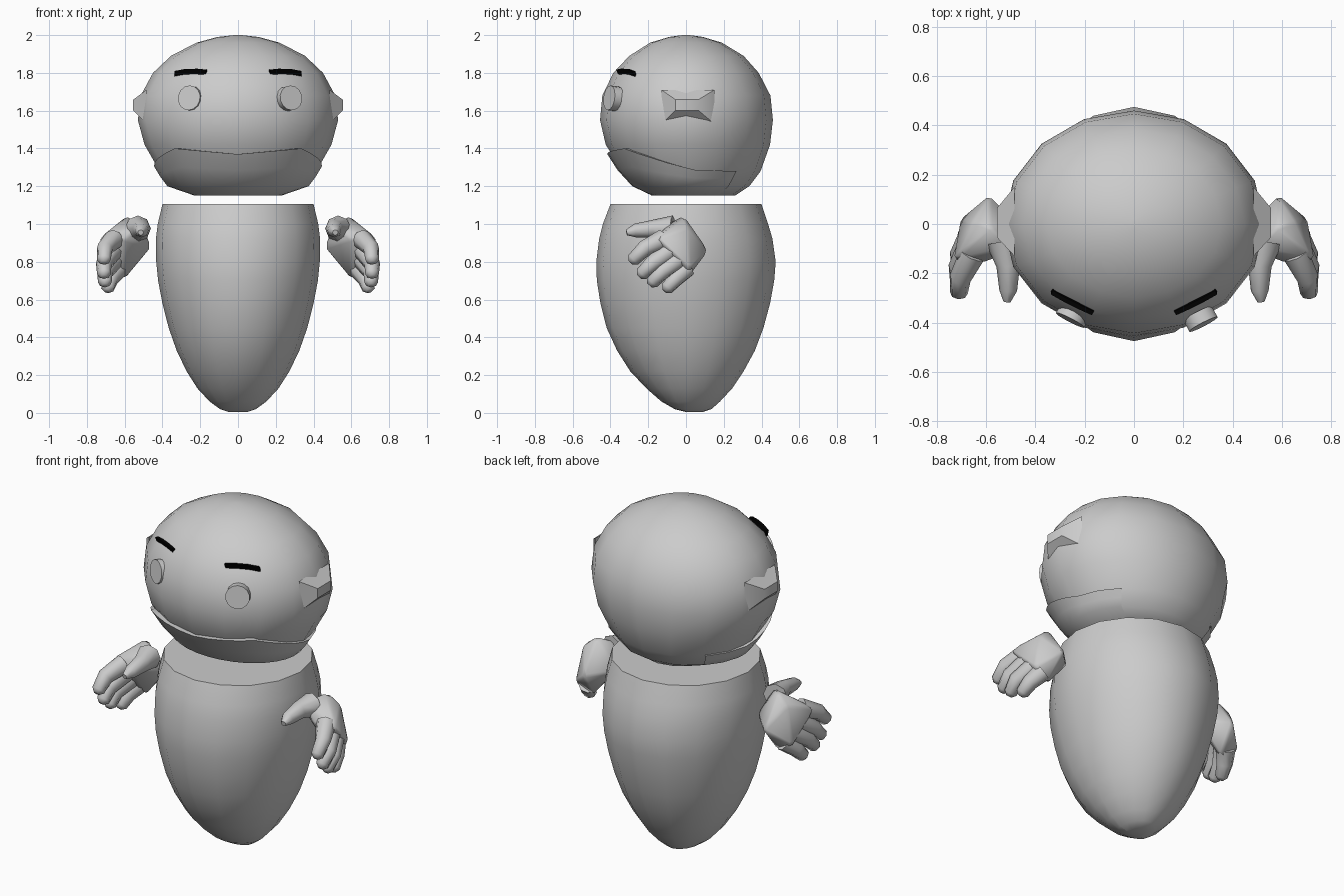
import bpy, bmesh
from math import sin, cos, pi, radians
from mathutils import Vector, Matrix

if "Cube" in bpy.data.objects:
    bpy.data.objects.remove(bpy.data.objects["Cube"])


def finish(bm, name, angle=40, mat=None):
    bmesh.ops.recalc_face_normals(bm, faces=bm.faces)
    for f in bm.faces:
        f.smooth = True
    me = bpy.data.meshes.new(name)
    bm.to_mesh(me)
    bm.free()
    me.set_sharp_from_angle(angle=radians(angle))
    ob = bpy.data.objects.new(name, me)
    bpy.context.collection.objects.link(ob)
    if mat:
        me.materials.append(mat)
    return ob


def skin(bm, rings, closed=True, caps=True):
    vs = [[bm.verts.new(p) for p in r] for r in rings]
    n = len(vs[0])
    for a, b in zip(vs, vs[1:]):
        for i in range(n if closed else n - 1):
            j = (i + 1) % n
            bm.faces.new((a[i], a[j], b[j], b[i]))
    if caps:
        bm.faces.new(vs[0])
        bm.faces.new(vs[-1])


def lerp_table(table, t):
    for a, b in zip(table, table[1:]):
        if t <= b[0]:
            k = max(0, (t - a[0]) / (b[0] - a[0]))
            return [p + (q - p) * k for p, q in zip(a, b)][1:]
    return list(table[-1][1:])


def oval(row, a, off=0):
    # row = z, half width, front depth, back depth; angle 0 faces front
    z, rx, f, b = row
    return Vector(((rx + off) * sin(a), -cos(a) * ((f if cos(a) > 0 else b) + off), z))


def loft(name, rows, n=16):
    bm = bmesh.new()
    skin(bm, [[oval(r, 2 * pi * i / n) for i in range(n)] for r in rows])
    return finish(bm, name)


def tube(bm, pts, radii, n=8):
    pts = [Vector(p) for p in pts]
    rings = []
    for i, (p, r) in enumerate(zip(pts, radii)):
        d = pts[min(i + 1, len(pts) - 1)] - pts[max(i - 1, 0)]
        q = d.to_track_quat('Z', 'Y')
        rings.append([p + q @ Vector((r * cos(2 * pi * k / n), r * sin(2 * pi * k / n), 0)) for k in range(n)])
    skin(bm, rings)


# body: egg with a flat top
loft("body", [(.005, .05, .0, .09), (.02, .095, .06, .135), (.06, .15, .13, .18), (.13, .215, .21, .245),
              (.22, .272, .295, .305), (.33, .325, .365, .365), (.45, .367, .42, .41), (.58, .4, .453, .445),
              (.7, .423, .472, .467), (.8, .433, .475, .475), (.92, .435, .46, .458), (1.0, .425, .44, .435),
              (1.105, .40, .40, .40)])

# head
HEAD = [(1.15, .23, .18, .26), (1.2, .365, .27, .335), (1.28, .415, .335, .395), (1.42, .495, .425, .445),
        (1.55, .53, .455, .46), (1.68, .515, .443, .447), (1.8, .45, .385, .385), (1.89, .355, .30, .305),
        (1.96, .22, .19, .19), (1.99, .11, .09, .09), (2.0, .02, .02, .02)]
loft("head", HEAD)

# jaw: shell hugging the lower head, its lip edge varying around the face
LIP = [(0, 1.37, .024), (.72, 1.40, .024), (.9, 1.375, .022), (1.3, 1.325, .018), (1.7, 1.285, .014), (2.3, 1.28, .006)]
bm = bmesh.new()
cols = []
angles = sorted([s * a for s in (-1, 1) for a in (.2, .4, .58, .72, .9, 1.1, 1.3, 1.5, 1.7, 2.0, 2.3)] + [0])
for a in angles:
    top, off = lerp_table(LIP, abs(a))
    zs = [1.155, 1.2, (1.2 + top) / 2, top]
    col = [oval([z] + lerp_table(HEAD, z), a, o) for z, o in zip(zs, (0, off * .6, off, off))]
    col.append(oval([top] + lerp_table(HEAD, top), a, -.01))
    cols.append(col)
skin(bm, cols, closed=False, caps=False)
finish(bm, "jaw", 35)

black = bpy.data.materials.new("black")
black.diffuse_color = (0, 0, 0, 1)
black.use_nodes = True
black.node_tree.nodes["Principled BSDF"].inputs["Base Color"].default_value = black.diffuse_color

for s, side in ((1, "right"), (-1, "left")):
    # ear: small tapered block
    bm = bmesh.new()
    skin(bm, [[(s * x, yc + hy * u, zc + hz * v) for u, v in ((-1, -1), (1, -1), (1, 1), (-1, 1))]
              for x, yc, hy, zc, hz in ((.485, .01, .14, 1.62, .09), (.555, .005, .06, 1.63, .028))])
    finish(bm, side + "_ear", 40)

    # eye: flat disc
    bm = bmesh.new()
    c = Vector((.27, -.385, 1.665)) if s > 0 else Vector((-.248, -.368, 1.665))
    rot = Vector((s * .45, -.87, .12)).to_track_quat('Z', 'Y').to_matrix().to_4x4()
    bmesh.ops.create_cone(bm, cap_ends=True, segments=14, radius1=.066, radius2=.066, depth=.05,
                          matrix=Matrix.Translation(c) @ rot)
    finish(bm, side + "_eye")

    # eyebrow: gently bent bar
    bm = bmesh.new()
    rings = []
    for x, y, z in ((.167, -.356, 1.803), (.22, -.332, 1.808), (.28, -.302, 1.806), (.333, -.272, 1.796)):
        rings.append([(s * (x + .004 * u), y - .008 * u - .006 * v, z + .014 * v)
                      for u, v in ((-1, -1), (1, -1), (1, 1), (-1, 1))])
    skin(bm, rings)
    finish(bm, side + "_eyebrow", 30, black)

    # hand: palm block, four curled fingers and a thumb
    bm = bmesh.new()
    palm = [(.50, -.10, 1.0), (.455, -.01, .875), (.585, -.01, 1.045), (.585, .12, .86),
            (.735, -.15, .925), (.60, -.16, .92), (.705, .02, .76), (.60, 0, .70), (.66, .01, .98)]
    bmesh.ops.convex_hull(bm, input=[bm.verts.new(p) for p in palm])
    bmesh.ops.dissolve_limit(bm, angle_limit=radians(8), verts=bm.verts, edges=bm.edges)
    bmesh.ops.bevel(bm, geom=bm.edges[:], offset=.012, segments=1, affect='EDGES')
    for a, b, c in (((.655, -.12, .92), (.705, -.22, .87), (.71, -.28, .81)),
                    ((.655, -.07, .87), (.71, -.18, .79), (.71, -.235, .735)),
                    ((.65, -.03, .82), (.705, -.13, .745), (.705, -.18, .69)),
                    ((.635, 0, .765), (.675, -.055, .71), (.69, -.10, .66))):
        a, b, c = Vector(a), Vector(b), Vector(c)
        tube(bm, (a, b, c, c + (c - b).normalized() * .02), (.054, .044, .036, .016))
    tube(bm, ((.53, -.07, .975), (.51, -.17, .975), (.51, -.27, .965), (.515, -.315, .955)),
         (.07, .048, .036, .015))
    bmesh.ops.transform(bm, matrix=Matrix.Diagonal((s, 1, 1, 1)), verts=bm.verts)
    finish(bm, side + "_hand", 60)
